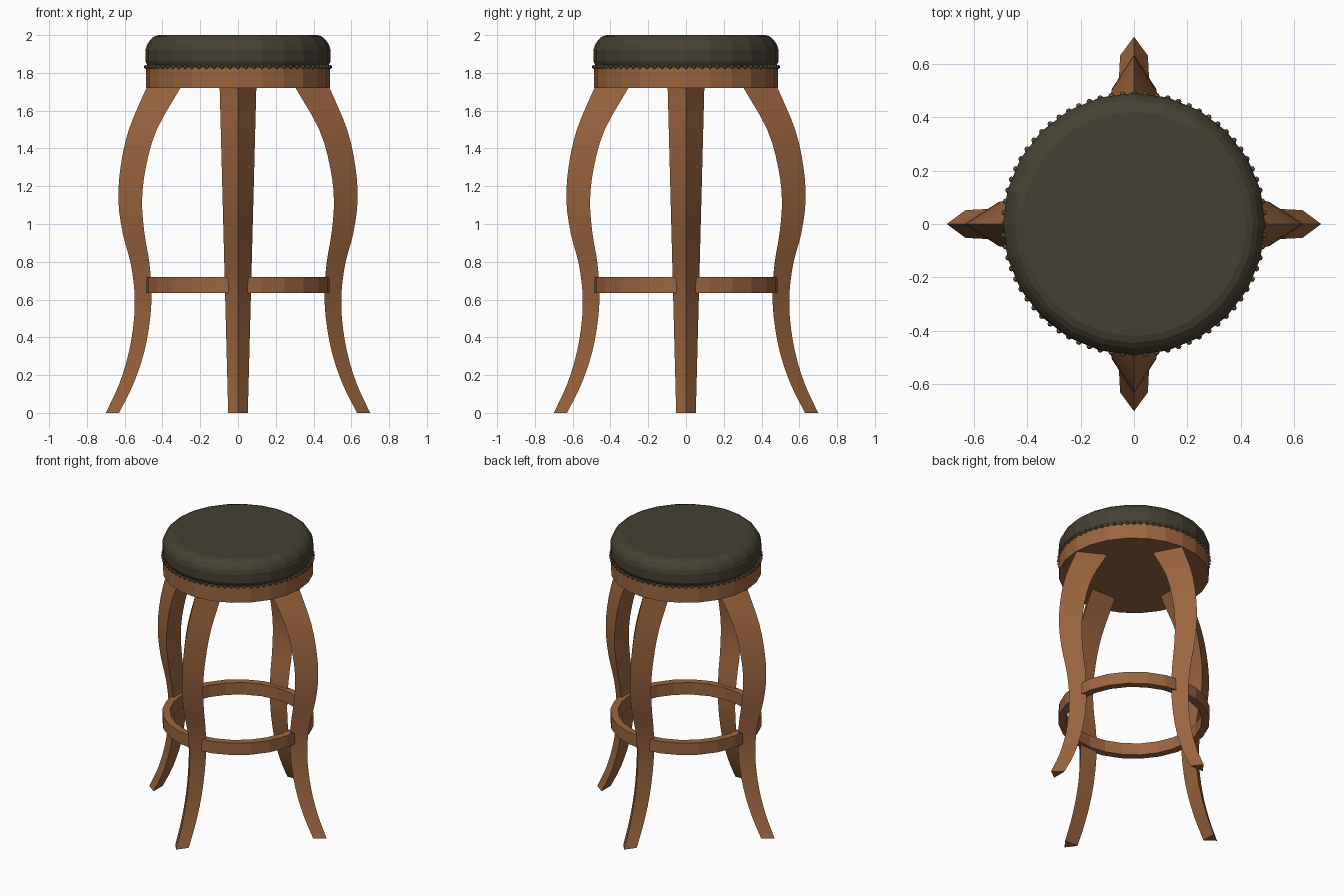
import bpy, bmesh, math
from mathutils import Matrix, Vector

if "Cube" in bpy.data.objects:
    bpy.data.objects.remove(bpy.data.objects["Cube"])

SIDES = 24


def material(name, rgb):
    m = bpy.data.materials.new(name)
    m.diffuse_color = (*rgb, 1)
    m.use_nodes = True
    m.node_tree.nodes["Principled BSDF"].inputs["Base Color"].default_value = m.diffuse_color
    return m


wood = material("wood", (0.33, 0.13, 0.05))
leather = material("leather", (0.062, 0.052, 0.033))
brass = material("aged_brass", (0.12, 0.085, 0.05))


def finish(bm, name, mat):
    bmesh.ops.recalc_face_normals(bm, faces=bm.faces)
    mesh = bpy.data.meshes.new(name)
    bm.to_mesh(mesh)
    bm.free()
    mesh.materials.append(mat)
    ob = bpy.data.objects.new(name, mesh)
    bpy.context.collection.objects.link(ob)
    return ob


def lathe(name, profile, mat, closed=False):
    """Turn an (r, z) profile; open profiles get flat end caps."""
    bm = bmesh.new()
    rings = []
    for r, z in profile:
        rings.append([bm.verts.new((r * math.cos(a), r * math.sin(a), z))
                      for a in (2 * math.pi * i / SIDES for i in range(SIDES))])
    pairs = list(zip(rings, rings[1:]))
    if closed:
        pairs.append((rings[-1], rings[0]))
    for a, b in pairs:
        for i in range(SIDES):
            j = (i + 1) % SIDES
            bm.faces.new((a[i], a[j], b[j], b[i]))
    if not closed:
        bm.faces.new(rings[0])
        bm.faces.new(rings[-1])
    return finish(bm, name, mat)


def spline(points, steps):
    """Catmull-Rom through the points."""
    p = [Vector(q) for q in points]
    p = [2 * p[0] - p[1]] + p + [2 * p[-1] - p[-2]]
    out = []
    for k in range(1, len(p) - 2):
        a, b, c, d = p[k - 1:k + 3]
        for s in range(steps):
            t = s / steps
            out.append(0.5 * (2 * b + (c - a) * t + (2 * a - 5 * b + 4 * c - d) * t * t
                              + (3 * b - a - 3 * c + d) * t ** 3))
    return out + [p[-2]]


# Seat: padded cushion over a round wooden apron
lathe("seat_cushion", [(0.475, 1.83), (0.49, 1.86), (0.49, 1.92), (0.482, 1.948),
                       (0.465, 1.975), (0.445, 1.992), (0.42, 2.0)], leather)
lathe("seat_apron", [(0.487, 1.72), (0.487, 1.83)], wood)

# Nail heads around the cushion edge
bm = bmesh.new()
for i in range(72):
    a = 2 * math.pi * i / 72
    bmesh.ops.create_uvsphere(
        bm, u_segments=8, v_segments=6, radius=0.011,
        matrix=Matrix.Translation((0.487 * math.cos(a), 0.487 * math.sin(a), 1.832)))
finish(bm, "nail_heads", brass)

# Foot ring
lathe("foot_ring", [(0.44, 0.635), (0.49, 0.635), (0.49, 0.72), (0.44, 0.72)], wood, closed=True)

# Legs: triangular section with an outer ridge; points are (outer, inner, z)
LEG = [(0.485, 0.305, 1.72), (0.578, 0.430, 1.50), (0.622, 0.488, 1.30),
       (0.633, 0.508, 1.12), (0.610, 0.495, 0.95), (0.570, 0.470, 0.80),
       (0.549, 0.458, 0.65), (0.550, 0.465, 0.50), (0.578, 0.497, 0.32),
       (0.630, 0.555, 0.15), (0.700, 0.630, 0.0)]
path = spline(LEG, 3)
for n, side in enumerate(("right", "back", "left", "front")):
    bm = bmesh.new()
    rings = []
    for outer, inner, z in path:
        w = 0.052 + 0.045 * z / 1.72
        rings.append([bm.verts.new(c) for c in ((outer, 0, z), (inner, w, z), (inner, -w, z))])
    for a, b in zip(rings, rings[1:]):
        for i in range(3):
            j = (i + 1) % 3
            bm.faces.new((a[i], a[j], b[j], b[i]))
    bm.faces.new(rings[0])
    bm.faces.new(rings[-1])
    bmesh.ops.rotate(bm, verts=bm.verts, matrix=Matrix.Rotation(n * math.pi / 2, 3, 'Z'))
    leg = finish(bm, side + "_leg", wood)
    bpy.ops.object.select_all(action='DESELECT')
    leg.select_set(True)
    bpy.context.view_layer.objects.active = leg
    bpy.ops.object.shade_smooth_by_angle(angle=math.radians(30))
